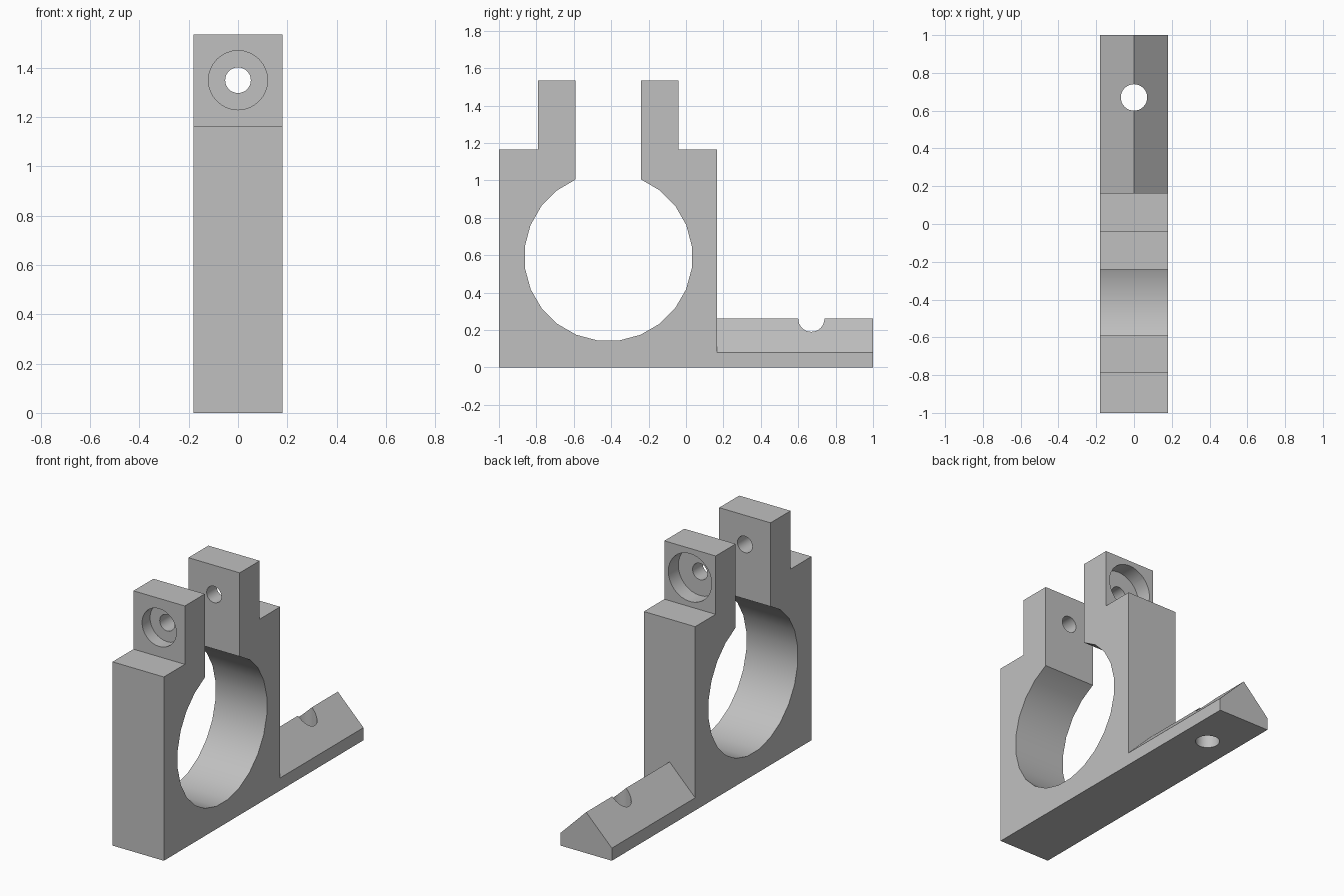
import bpy, bmesh, math
from mathutils import Matrix, Vector

default = bpy.data.objects.get("Cube")
if default:
    bpy.data.objects.remove(default, do_unlink=True)

HALF_W = 0.18
WALL_Y = 0.165            # back wall of the clamp block
BORE_Y, BORE_Z, BORE_R = -0.415, 0.59, 0.45
SLOT = 0.175              # half width of the slot between the lugs
BOLT_Z = 1.35

grey = bpy.data.materials.new("light grey")
grey.use_nodes = True
grey.diffuse_color = (0.53, 0.53, 0.53, 1)
grey.node_tree.nodes["Principled BSDF"].inputs["Base Color"].default_value = (0.53, 0.53, 0.53, 1)


def make_object(name, bm):
    bmesh.ops.recalc_face_normals(bm, faces=bm.faces)
    mesh = bpy.data.meshes.new(name)
    bm.to_mesh(mesh)
    bm.free()
    mesh.materials.append(grey)
    obj = bpy.data.objects.new(name, mesh)
    bpy.context.collection.objects.link(obj)
    return obj


def prism(name, points, sweep):
    """Extrude a closed outline of 3D points along a vector."""
    bm = bmesh.new()
    face = bm.faces.new([bm.verts.new(p) for p in points])
    new = bmesh.ops.extrude_face_region(bm, geom=[face])["geom"]
    bmesh.ops.translate(bm, vec=sweep, verts=[v for v in new if isinstance(v, bmesh.types.BMVert)])
    return make_object(name, bm)


def cylinder(name, start, end, radius):
    a, b = Vector(start), Vector(end)
    turn = (b - a).to_track_quat('Z', 'Y').to_matrix().to_4x4()
    bm = bmesh.new()
    bmesh.ops.create_cone(bm, cap_ends=True, segments=32, radius1=radius, radius2=radius,
                          depth=(b - a).length, matrix=Matrix.Translation((a + b) / 2) @ turn)
    return make_object(name, bm)


def cut(target, cutter):
    mod = target.modifiers.new("cut", 'BOOLEAN')
    mod.operation = 'DIFFERENCE'
    mod.solver = 'EXACT'
    mod.object = cutter
    bpy.context.view_layer.objects.active = target
    bpy.ops.object.modifier_apply(modifier=mod.name)
    bpy.data.objects.remove(cutter, do_unlink=True)


# Side outline: foot rail, block, stepped lugs and the open bore
outline = [(-1, 0), (1, 0), (1, 0.3), (WALL_Y, 0.3), (WALL_Y, 1.165),
           (-0.04, 1.165), (-0.04, 1.535), (BORE_Y + SLOT, 1.535)]
start = math.acos(SLOT / BORE_R)
sweep = math.pi + 2 * start
for i in range(22):
    a = start - sweep * i / 21
    outline.append((BORE_Y + BORE_R * math.cos(a), BORE_Z + BORE_R * math.sin(a)))
outline += [(BORE_Y - SLOT, 1.535), (-0.79, 1.535), (-0.79, 1.165), (-1, 1.165)]
clamp = prism("clamp_body", [(-HALF_W, y, z) for y, z in outline], (2 * HALF_W, 0, 0))

# Ridged top of the foot rail
roof = [(0, 0.26), (0.3, -0.04), (0.3, 0.5), (-0.3, 0.5), (-0.3, -0.04)]
cut(clamp, prism("roof_cutter", [(x, WALL_Y, z) for x, z in roof], (0, 1, 0)))

# Mounting hole, bolt hole, and the two counterbores
cut(clamp, cylinder("mount_hole", (0, 0.67, -0.2), (0, 0.67, 0.5), 0.07))
cut(clamp, cylinder("bolt_hole", (0, -1.2, BOLT_Z), (0, 0.4, BOLT_Z), 0.052))
cut(clamp, cylinder("front_counterbore", (0, -1, BOLT_Z), (0, -0.71, BOLT_Z), 0.12))
cut(clamp, cylinder("back_counterbore", (0, 0.2, BOLT_Z), (0, -0.14, BOLT_Z), 0.152))

bpy.ops.object.select_all(action='DESELECT')
clamp.select_set(True)
bpy.context.view_layer.objects.active = clamp
bpy.ops.object.shade_smooth_by_angle(angle=math.radians(30))
